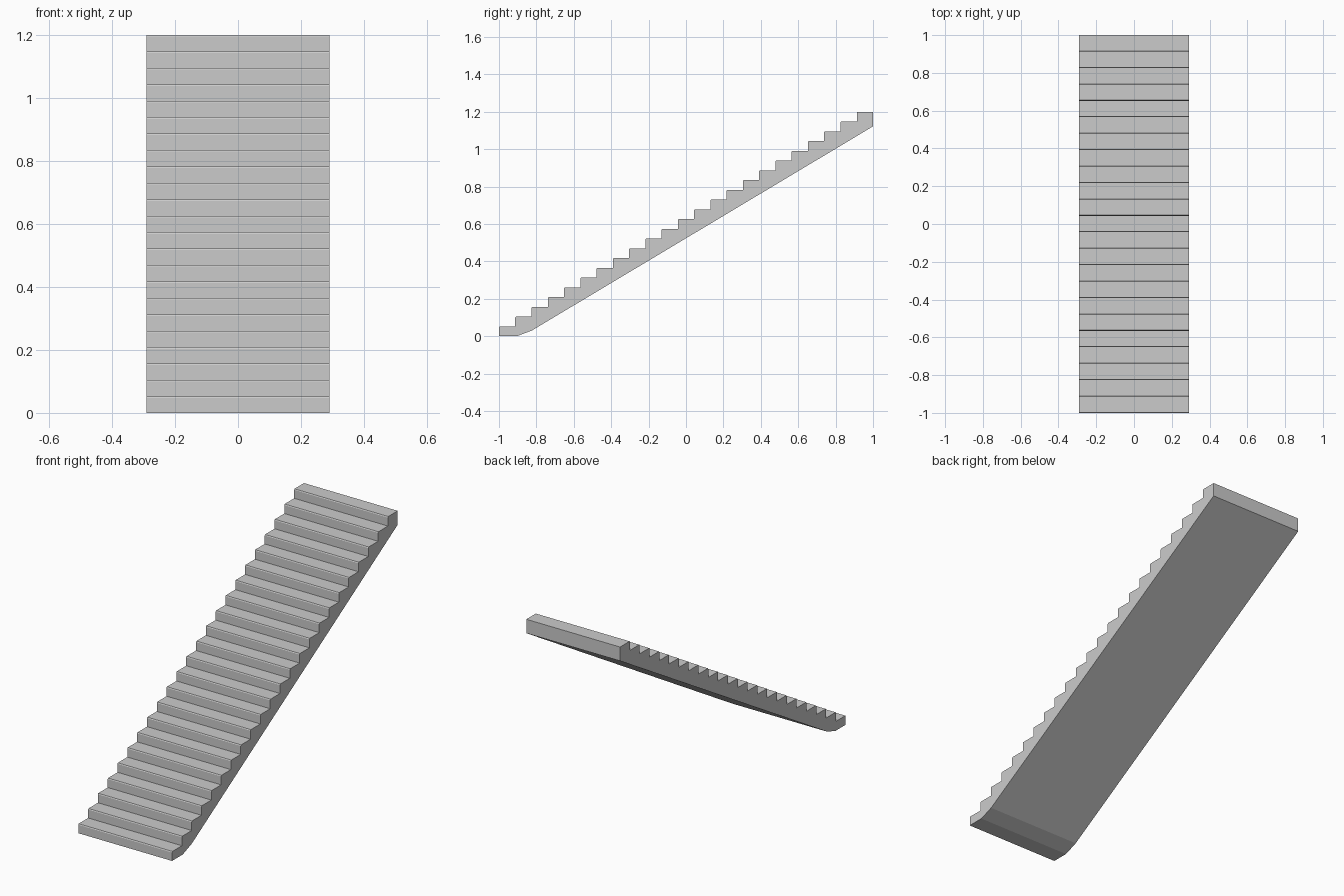
import bpy
import bmesh

if "Cube" in bpy.data.objects:
    bpy.data.objects.remove(bpy.data.objects["Cube"])

STEPS = 23
WIDTH = 0.582
TREAD = 2.0 / STEPS
RISE = 1.2 / STEPS
NOSE = 0.005  # small chamfer on each step edge

# Side profile (y, z): underside first, from the foot to the top end
profile = [(-1.0, 0.0), (-0.905, 0.0), (-0.825, 0.03), (1.0, 1.122), (1.0, 1.2)]

# Steps from the top back down to the foot
for i in reversed(range(STEPS)):
    y, z = -1 + i * TREAD, (i + 1) * RISE
    profile += [(y + NOSE * 0.6, z), (y, z - NOSE)]
    if i:
        profile.append((y, z - RISE))

# Extrude the profile across the width
bm = bmesh.new()
face = bm.faces.new([bm.verts.new((-WIDTH / 2, y, z)) for y, z in profile])
ext = bmesh.ops.extrude_face_region(bm, geom=[face])
bmesh.ops.translate(bm, vec=(WIDTH, 0, 0),
                    verts=[v for v in ext["geom"] if isinstance(v, bmesh.types.BMVert)])
bmesh.ops.recalc_face_normals(bm, faces=bm.faces)

mesh = bpy.data.meshes.new("stair_flight")
bm.to_mesh(mesh)
bm.free()
bpy.context.collection.objects.link(bpy.data.objects.new("stair_flight", mesh))
